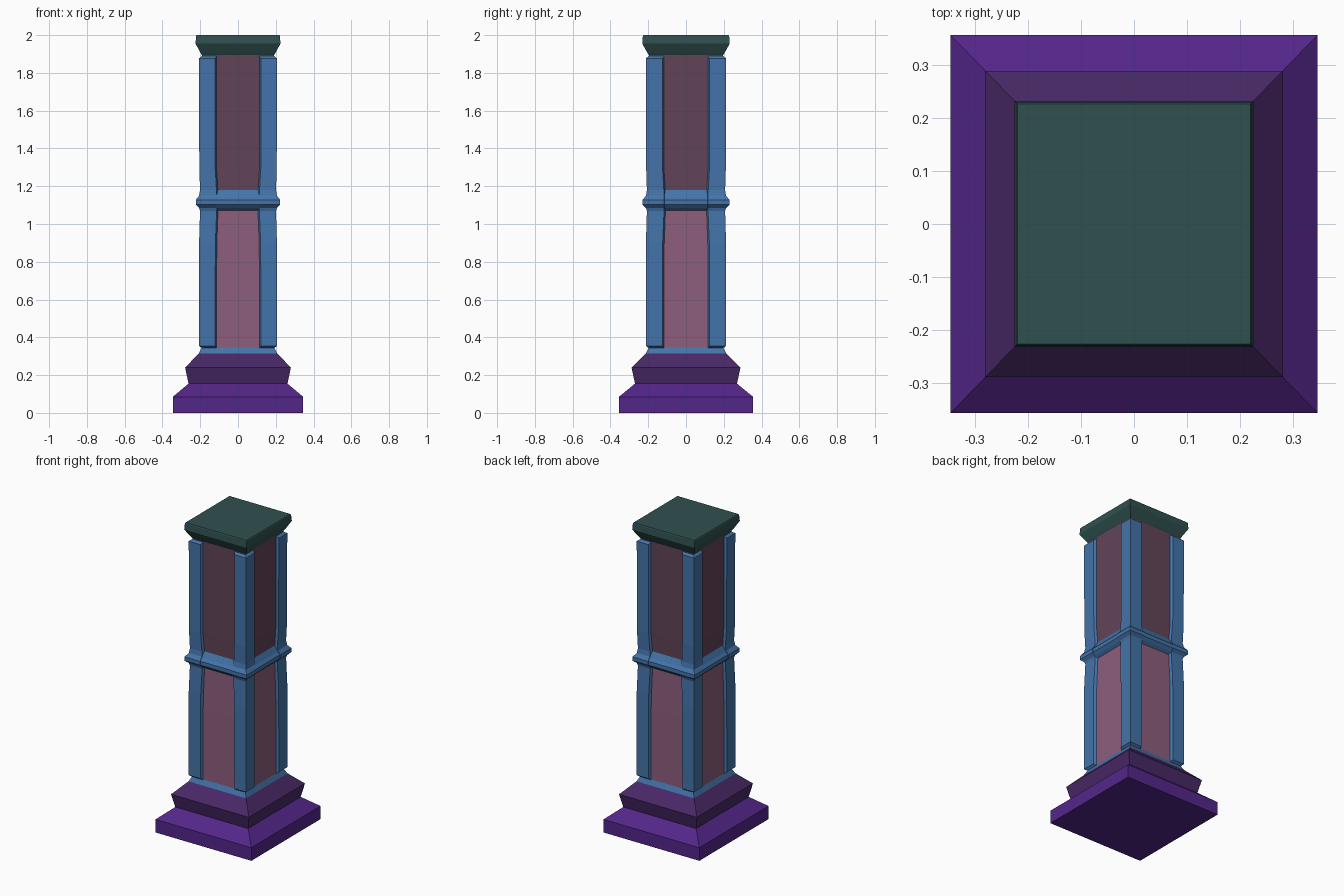
import bpy, bmesh

if "Cube" in bpy.data.objects:
    bpy.data.objects.remove(bpy.data.objects["Cube"])

YS = 1.03  # the column is slightly deeper than wide


def mat(name, rgb):
    m = bpy.data.materials.new(name)
    lin = [((c / 255 + 0.055) / 1.055) ** 2.4 if c > 10 else c / 255 / 12.92 for c in rgb]
    m.diffuse_color = (*lin, 1)
    m.use_nodes = True
    m.node_tree.nodes["Principled BSDF"].inputs["Base Color"].default_value = m.diffuse_color
    return m


PURPLE = mat("bright purple", (84, 38, 138))
PLUM = mat("dark plum", (72, 40, 102))
BLUE = mat("steel blue", (68, 116, 170))
PINK = mat("dusty pink", (140, 94, 124))
MAUVE = mat("dark mauve", (98, 68, 88))
GREEN = mat("slate green", (48, 80, 80))


def loft(name, rings, mats, face_rule=None):
    """Skin closed rings of (x, y, z) points, cap both ends."""
    bm = bmesh.new()
    loops = [[bm.verts.new((x, y * YS, z)) for x, y, z in r] for r in rings]
    n = len(loops[0])
    for a, b in zip(loops, loops[1:]):
        for i in range(n):
            j = (i + 1) % n
            bm.faces.new((a[i], a[j], b[j], b[i]))
    bm.faces.new(loops[0][::-1])
    bm.faces.new(loops[-1])
    if face_rule:
        for f in bm.faces:
            f.material_index = face_rule(f.calc_center_median().z)
    bmesh.ops.recalc_face_normals(bm, faces=bm.faces)
    me = bpy.data.meshes.new(name)
    bm.to_mesh(me)
    bm.free()
    for m in mats:
        me.materials.append(m)
    ob = bpy.data.objects.new(name, me)
    bpy.context.collection.objects.link(ob)
    return ob


def square_loft(name, profile, mats, face_rule=None):
    """Square moulding from (half width, height) pairs."""
    rings = [[(-h, -h, z), (h, -h, z), (h, h, z), (-h, h, z)] for h, z in profile]
    return loft(name, rings, mats, face_rule)


# Stepped base
square_loft("base_plinth", [(.345, 0), (.345, .085), (.262, .155)], [PURPLE])
square_loft("base_moulding", [(.262, .155), (.28, .24), (.207, .315)], [PLUM])

# Shaft core: blue foot, pink lower panels, blue band, mauve upper panels
core = [(.207, .315), (.191, .347), (.191, .80), (.187, 1.072), (.205, 1.085),
        (.221, 1.102), (.221, 1.127), (.206, 1.145), (.187, 1.18), (.191, 1.30), (.191, 1.895)]


def shaft_colour(z):
    if z < .347 or 1.072 < z < 1.18:
        return 0
    return 1 if z < 1.1 else 2


square_loft("shaft", core, [BLUE, PINK, MAUVE], shaft_colour)

# Corner posts: (height, outer face, inner edge of face, inner edge at panel)
post = [(.343, .191, .111, .111), (.355, .206, .122, .111), (.90, .206, .120, .110),
        (1.07, .201, .113, .105), (1.085, .206, .112, .104), (1.102, .2235, .112, .104),
        (1.127, .2235, .112, .104), (1.15, .206, .112, .104), (1.18, .201, .114, .106),
        (1.30, .205, .121, .111), (1.877, .206, .122, .111), (1.889, .191, .111, .111)]
for sx in (-1, 1):
    for sy in (-1, 1):
        rings = []
        for z, o, b, p in post:
            d = .18
            sec = [(p, d), (p, .186 if o > .191 else d), (b, o), (o, o), (o, b),
                   (.186 if o > .191 else d, p), (d, p), (d, d)]
            rings.append([(sx * x, sy * y, z) for x, y in sec])
        side = ("left", "right")[sx > 0]
        face = ("front", "back")[sy > 0]
        loft(f"corner_post_{face}_{side}", rings, [BLUE])

# Flared cap
square_loft("cap", [(.188, 1.89), (.196, 1.902), (.225, 1.955), (.222, 1.995), (.219, 2.0)], [GREEN])
